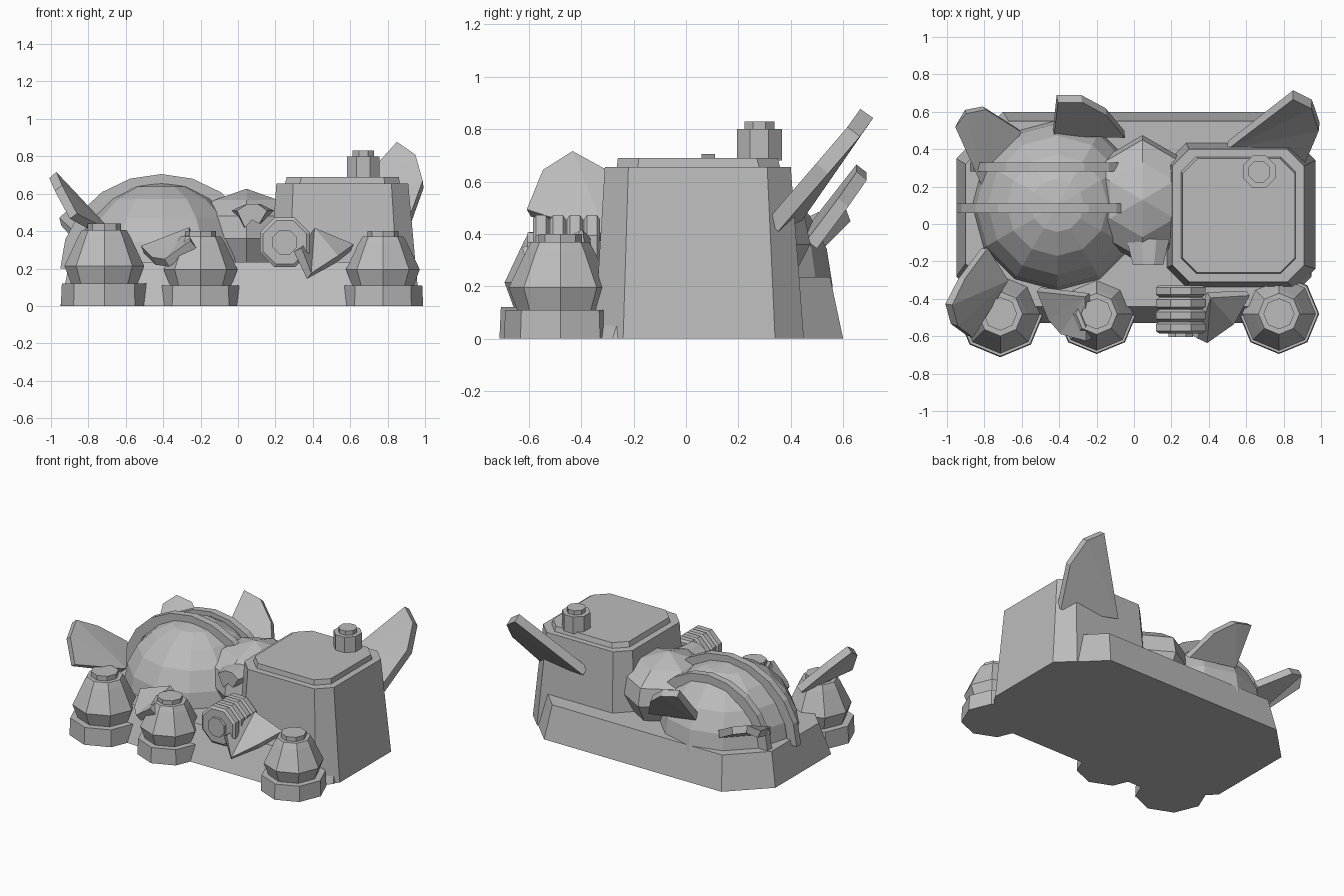
import bpy
import bmesh
from math import cos, sin, pi
from mathutils import Vector, Matrix

old = bpy.data.objects.get("Cube")
if old:
    bpy.data.objects.remove(old, do_unlink=True)

grey = bpy.data.materials.new("plain_grey")
grey.use_nodes = True
GREY = (0.5, 0.5, 0.5, 1)
grey.diffuse_color = GREY
grey.node_tree.nodes["Principled BSDF"].inputs["Base Color"].default_value = GREY


def finish(bm, name):
    bmesh.ops.recalc_face_normals(bm, faces=bm.faces)
    mesh = bpy.data.meshes.new(name)
    bm.to_mesh(mesh)
    bm.free()
    mesh.materials.append(grey)
    obj = bpy.data.objects.new(name, mesh)
    bpy.context.collection.objects.link(obj)
    return obj


def loft(name, rings, matrix=None):
    """Skin a stack of equal-sized point rings and cap both ends."""
    bm = bmesh.new()
    loops = [[bm.verts.new(p) for p in ring] for ring in rings]
    n = len(loops[0])
    for low, high in zip(loops, loops[1:]):
        for i in range(n):
            j = (i + 1) % n
            bm.faces.new((low[i], low[j], high[j], high[i]))
    bm.faces.new(loops[0][::-1])
    bm.faces.new(loops[-1])
    if matrix:
        bm.transform(matrix)
    return finish(bm, name)


def lathe(name, profile, sides, matrix, turn=0.0):
    """Turn (radius, height) pairs around the local z axis."""
    rings = [[(r * cos(turn + 2 * pi * i / sides), r * sin(turn + 2 * pi * i / sides), z)
              for i in range(sides)] for r, z in profile]
    return loft(name, rings, matrix)


def cut_rect(x0, x1, y0, y1, c, z):
    """Rectangle with cut corners."""
    return [(x0 + c, y0, z), (x1 - c, y0, z), (x1, y0 + c, z), (x1, y1 - c, z),
            (x1 - c, y1, z), (x0 + c, y1, z), (x0, y1 - c, z), (x0, y0 + c, z)]


def shell(name, apex, arc, thick=0.05):
    """Fan-shaped plate from an apex to a curved rim."""
    bm = bmesh.new()
    a = bm.verts.new(apex)
    rim = [bm.verts.new(p) for p in arc]
    for p, q in zip(rim, rim[1:]):
        bm.faces.new((a, p, q))
    obj = finish(bm, name)
    mod = obj.modifiers.new("thickness", "SOLIDIFY")
    mod.thickness = thick
    mod.offset = 0
    return obj


def at(x, y, z=0):
    return Matrix.Translation((x, y, z))


# Base slab with cut corners and sloping sides
loft("base", [cut_rect(-0.95, 0.95, -0.53, 0.6, 0.25, 0),
              cut_rect(-0.9, 0.9, -0.44, 0.55, 0.23, 0.235)])

# Tapered block with lid and chimney
loft("block", [cut_rect(0.16, 0.97, -0.35, 0.45, 0.11, 0),
               cut_rect(0.205, 0.91, -0.31, 0.4, 0.09, 0.655)])
loft("block_lid", [cut_rect(0.25, 0.865, -0.265, 0.36, 0.08, 0.65),
                   cut_rect(0.26, 0.86, -0.26, 0.35, 0.08, 0.69)])
lathe("chimney", [(0.093, 0.68), (0.093, 0.8), (0.062, 0.8), (0.062, 0.83)],
      8, at(0.67, 0.28), pi / 8)

# Large dome
bm = bmesh.new()
bmesh.ops.create_uvsphere(bm, u_segments=12, v_segments=10, radius=0.46)
bmesh.ops.bisect_plane(bm, geom=bm.verts[:] + bm.edges[:] + bm.faces[:],
                       plane_co=(0, 0, -0.1), plane_no=(0, 0, -1), clear_outer=True)
bm.transform(at(-0.41, 0.1, 0.2))
finish(bm, "dome")

# Two straps arching over the dome
for label, y, rx, rz in (("front", 0.085, 0.54, 0.505), ("rear", 0.305, 0.47, 0.45)):
    rings = []
    for i in range(11):
        a = pi * i / 10
        rings.append([(-0.41 + (rx - d) * cos(a), y + s, 0.2 + (rz - d) * sin(a))
                      for d, s in ((0, -0.025), (0, 0.025), (0.07, 0.025), (0.07, -0.025))])
    loft(label + "_strap", rings)

# Small faceted dome with a pointed nose
lathe("small_dome", [(0.005, 0.625), (0.2, 0.565), (0.32, 0.48), (0.345, 0.36), (0.27, 0.22)],
      6, at(0.045, 0.13), pi / 6)
nose = ((-0.04, 0.51), (0.04, 0.545), (0.12, 0.545), (0.19, 0.51),
        (0.13, 0.44), (0.075, 0.46), (0.02, 0.42))
loft("nose", [[(x, -0.08, z) for x, z in nose],
              [(0.075 + (x - 0.075) * 0.7, -0.22, z) for x, z in nose]])

# Ribbed barrel lying front to back
profile = [(0.07, 0), (0.07, 0.02)]
for k in range(4):
    y = 0.02 + k * 0.065
    profile += [(0.125, y), (0.143, y + 0.012), (0.143, y + 0.05), (0.125, y + 0.062)]
lathe("barrel", profile, 8, at(0.25, -0.605, 0.34) @ Matrix.Rotation(-pi / 2, 4, "X"), pi / 8)

# Three pots along the front
for label, x, s, h in (("right", -0.715, 1.08, 1.1), ("middle", -0.2, 1, 1), ("left", 0.775, 1, 1)):
    steps = [(0.215, 0), (0.21, 0.11), (0.165, 0.11), (0.197, 0.195), (0.13, 0.335),
             (0.11, 0.37), (0.083, 0.37), (0.083, 0.4)]
    lathe(label + "_pot", [(r * s, z * h) for r, z in steps], 8, at(x, -0.48))

# Curved shells around the rim
shell("rear_left_shell", (0.5, 0.42, 0.47),
      [(0.85, 0.69, 0.86), (0.95, 0.64, 0.79), (0.99, 0.52, 0.65), (0.91, 0.33, 0.43)], 0.06)
shell("rear_middle_shell", (-0.43, 0.49, 0.42),
      [(-0.41, 0.67, 0.65), (-0.28, 0.67, 0.62), (-0.15, 0.6, 0.52), (-0.05, 0.48, 0.36)])
shell("rear_right_shell", (-0.8, 0.17, 0.3),
      [(-0.95, 0.53, 0.45), (-0.9, 0.6, 0.5), (-0.8, 0.62, 0.47), (-0.61, 0.5, 0.35)])
shell("side_shell", (-0.69, -0.3, 0.38),
      [(-0.8, -0.13, 0.48), (-0.92, -0.29, 0.62), (-0.99, -0.43, 0.7),
       (-0.96, -0.54, 0.63), (-0.88, -0.6, 0.48)])
shell("front_right_shell", (-0.25, -0.38, 0.4),
      [(-0.51, -0.35, 0.3), (-0.45, -0.5, 0.24), (-0.38, -0.58, 0.23), (-0.24, -0.62, 0.33)])
shell("front_left_shell", (0.4, -0.38, 0.4),
      [(0.32, -0.6, 0.3), (0.38, -0.62, 0.16), (0.53, -0.52, 0.25), (0.61, -0.37, 0.31)])
